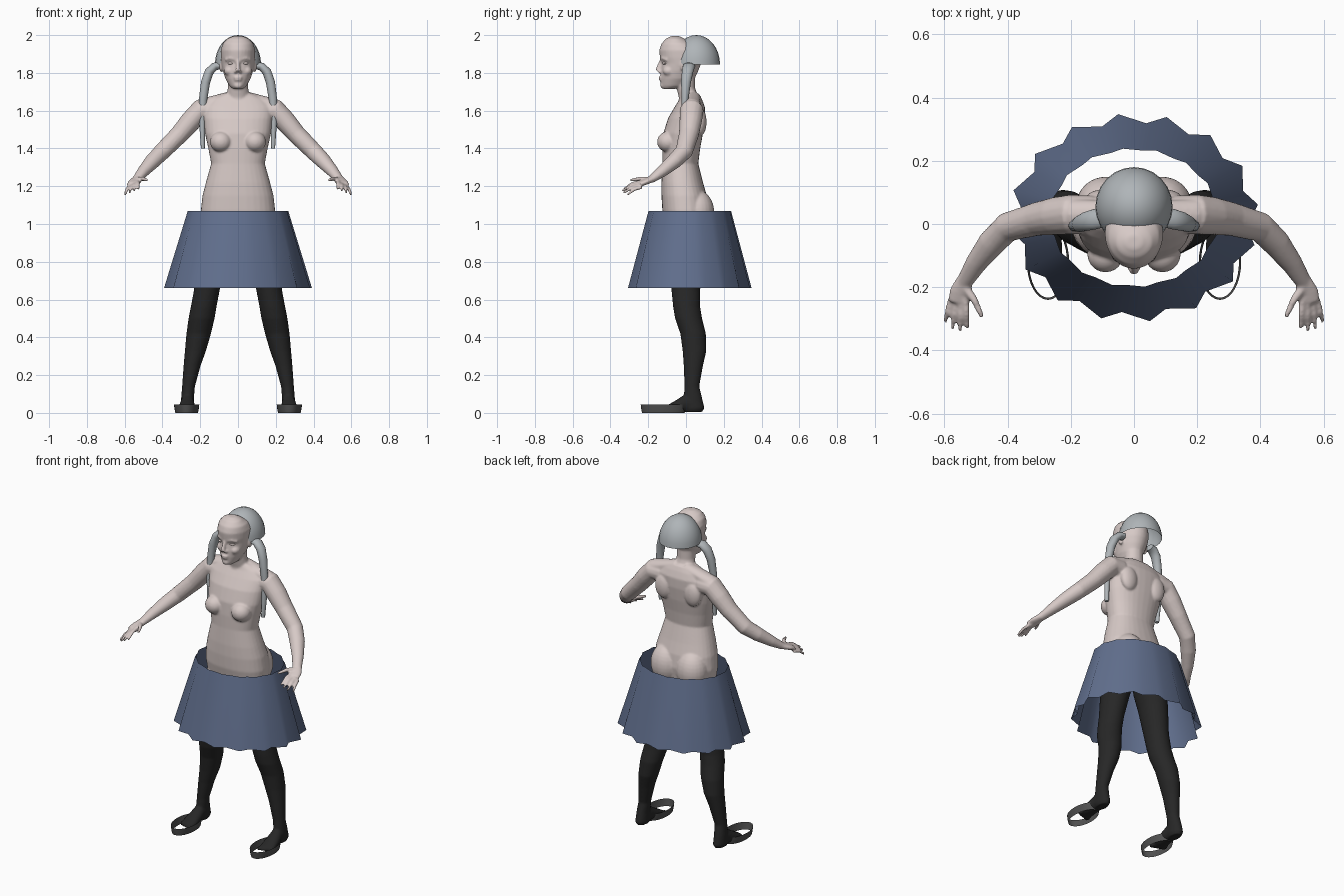
import bpy, bmesh
from math import sin, cos, pi, radians
from mathutils import Vector, Matrix

if "Cube" in bpy.data.objects:
    bpy.data.objects.remove(bpy.data.objects["Cube"])


def material(name, r, g, b):
    m = bpy.data.materials.new(name)
    m.use_nodes = True
    m.diffuse_color = (r, g, b, 1)
    m.node_tree.nodes["Principled BSDF"].inputs["Base Color"].default_value = (r, g, b, 1)
    return m


SKIN = material("pale skin", 0.68, 0.59, 0.57)
STOCKING = material("black stocking", 0.02, 0.02, 0.02)
BLUE = material("blue cloth", 0.12, 0.16, 0.27)
GREY = material("grey hair", 0.43, 0.46, 0.48)
SHOE = material("dark grey shoe", 0.08, 0.08, 0.08)


def bridge(bm, rings, caps=True):
    """Join closed rings of points into a tube."""
    loops = [[bm.verts.new(p) for p in ring] for ring in rings]
    for a, b in zip(loops, loops[1:]):
        for j in range(len(a)):
            k = (j + 1) % len(a)
            bm.faces.new((a[j], a[k], b[k], b[j]))
    if caps:
        bm.faces.new(loops[0][::-1])
        bm.faces.new(loops[-1])


def stack(bm, rows, s=1, power=1.0, n=32):
    """Level oval sections: z, centre x, half width, front y, back y."""
    def bend(v):
        return abs(v) ** power * (1 if v > 0 else -1)
    rings = []
    for z, cx, rx, front, back in rows:
        ring = []
        for j in range(n):
            a = 2 * pi * j / n
            ring.append((s * cx + rx * bend(cos(a)),
                         (front + back) / 2 + (back - front) / 2 * bend(sin(a)), z))
        rings.append(ring)
    bridge(bm, rings)


def limb(bm, rows, s=1, up=(0, 0, 1), n=16):
    """Oval sections along a path: x, y, z, side radius, upper radius."""
    pts = [Vector((s * r[0], r[1], r[2])) for r in rows]
    rings = []
    for i, row in enumerate(rows):
        t = pts[min(i + 1, len(pts) - 1)] - pts[max(i - 1, 0)]
        side = t.cross(Vector(up)).normalized()
        top = side.cross(t).normalized()
        rings.append([pts[i] + side * row[3] * cos(2 * pi * j / n) + top * row[4] * sin(2 * pi * j / n)
                      for j in range(n)])
    bridge(bm, rings)


def ball(bm, x, y, z, rx, ry, rz):
    m = Matrix.Translation((x, y, z)) @ Matrix.Diagonal((rx, ry, rz, 1))
    bmesh.ops.create_uvsphere(bm, u_segments=24, v_segments=16, radius=1, matrix=m)


def finish(bm, name, mats, fix=True):
    if fix:
        bmesh.ops.recalc_face_normals(bm, faces=bm.faces)
    me = bpy.data.meshes.new(name)
    bm.to_mesh(me)
    bm.free()
    for m in mats:
        me.materials.append(m)
    ob = bpy.data.objects.new(name, me)
    bpy.context.collection.objects.link(ob)
    for o in bpy.context.selected_objects:
        o.select_set(False)
    ob.select_set(True)
    bpy.context.view_layer.objects.active = ob
    bpy.ops.object.shade_smooth()
    return ob


# Body: overlapping volumes fused into one skin
body = bmesh.new()
torso = [(0.93, 0, .14, -.08, .09), (1.0, 0, .19, -.11, .11), (1.07, 0, .197, -.125, .12),
         (1.15, 0, .188, -.13, .11), (1.22, 0, .17, -.13, .09), (1.32, 0, .142, -.125, .065),
         (1.4, 0, .157, -.125, .075), (1.48, 0, .175, -.12, .09), (1.56, 0, .183, -.095, .1),
         (1.62, 0, .185, -.06, .1), (1.66, 0, .15, -.035, .085), (1.69, 0, .08, -.025, .07)]
stack(body, torso, power=0.88)
neck = [(1.6, 0, .07, -.04, .075), (1.67, 0, .062, -.038, .066), (1.72, 0, .054, -.05, .048),
        (1.8, 0, .054, -.05, .048)]
stack(body, neck)
head = [(1.715, 0, .026, -.122, -.06), (1.73, 0, .045, -.132, 0), (1.77, 0, .067, -.135, .045),
        (1.81, 0, .08, -.134, .065), (1.85, 0, .088, -.128, .08), (1.88, 0, .091, -.138, .085),
        (1.92, 0, .092, -.142, .08), (1.955, 0, .081, -.13, .04), (1.982, 0, .056, -.105, -.01),
        (1.995, 0, .025, -.078, -.035)]
stack(body, head)

# Nose, lips and chin
limb(body, [(0, -.128, 1.87, .009, .01), (0, -.142, 1.835, .01, .012), (0, -.15, 1.81, .015, .014)],
     up=(0, 1, 0))
for z, w in ((1.776, .025), (1.763, .021)):
    ball(body, 0, -.131, z, w, .014, .007)
ball(body, 0, -.115, 1.733, .026, .022, .018)

for s in (-1, 1):
    # Brow, cheek, nostril and ear
    limb(body, [(.012, -.13, 1.872, .008, .008), (.04, -.122, 1.878, .009, .008),
                (.066, -.1, 1.868, .008, .008)], s)
    ball(body, s * .046, -.09, 1.81, .028, .033, .026)
    ball(body, s * .012, -.138, 1.806, .009, .012, .008)
    ball(body, s * .09, -.01, 1.835, .009, .018, .032)
    # Chest, shoulder blades and seat
    ball(body, s * .09, -.095, 1.435, .058, .058, .055)
    ball(body, s * .1, .075, 1.54, .055, .034, .075)
    ball(body, s * .088, .06, 1.06, .095, .09, .12)
    # Collar slope and arm
    limb(body, [(.03, .035, 1.67, .04, .035), (.12, .03, 1.65, .045, .032),
                (.19, .03, 1.62, .05, .045)], s)
    limb(body, [(.13, .03, 1.6, .06, .06), (.2, .03, 1.6, .063, .06), (.25, .025, 1.545, .06, .056),
                (.31, .015, 1.475, .053, .05), (.4, -.01, 1.385, .047, .046),
                (.45, -.06, 1.335, .044, .041), (.5, -.125, 1.28, .034, .031),
                (.537, -.185, 1.235, .026, .02)], s)
    # Palm, four fingers and thumb
    limb(body, [(.535, -.175, 1.24, .025, .018), (.548, -.215, 1.223, .036, .016),
                (.556, -.25, 1.21, .034, .013)], s)
    for i, reach in enumerate((.09, .1, .092, .07)):
        x, z = .532 + .015 * i, 1.225 - .01 * i
        drift = .008 * i - .004
        limb(body, [(x, -.235, z, .011, .011),
                    (x + drift * .6, -.24 - reach * .5, z - .012, .0095, .0095),
                    (x + drift, -.24 - reach, z - .04, .007, .007)], s, n=10)
    limb(body, [(.535, -.2, 1.235, .016, .014), (.505, -.24, 1.24, .012, .012),
                (.48, -.295, 1.232, .008, .008)], s, n=10)
    # Leg
    stack(body, [(0.005, .268, .028, -.01, .085), (.025, .268, .036, -.02, .098),
                 (.08, .267, .034, -.012, .085), (.14, .262, .034, -.008, .07),
                 (.25, .243, .045, -.012, .09), (.33, .225, .056, -.018, .108),
                 (.42, .208, .065, -.03, .105), (.5, .193, .069, -.058, .085),
                 (.56, .182, .068, -.068, .075), (.65, .165, .068, -.077, .075),
                 (.8, .14, .08, -.09, .092), (.9, .118, .09, -.1, .105), (1.0, .1, .09, -.1, .11)], s)
    # Foot and toes
    limb(body, [(.268, .05, .05, .034, .045), (.268, 0, .05, .036, .048), (.27, -.04, .037, .042, .034),
                (.272, -.085, .024, .046, .022), (.272, -.115, .017, .043, .014)], s)
    for i in range(5):
        ball(body, s * (.237 + .018 * i), -.123 + .006 * i, .014, .011, .022, .013)

body = finish(body, "body", [SKIN, STOCKING])
remesh = body.modifiers.new("fuse", "REMESH")
remesh.mode = "VOXEL"
remesh.voxel_size = 0.006
remesh.use_smooth_shade = True
relax = body.modifiers.new("relax", "SMOOTH")
relax.factor = 0.5
relax.iterations = 5
for name in ("fuse", "relax"):
    bpy.ops.object.modifier_apply(modifier=name)
if len(body.data.materials) < 2:
    body.data.materials.clear()
    body.data.materials.append(SKIN)
    body.data.materials.append(STOCKING)
for f in body.data.polygons:
    f.material_index = 1 if f.center.z < 1.0 else 0
    f.use_smooth = True

# Eyes
for s, side in ((-1, "right"), (1, "left")):
    eye = bmesh.new()
    ball(eye, s * .038, -.111, 1.851, .017, .014, .008)
    finish(eye, side + "_eye", [SKIN])

# Hair cap: open half shell
cap = bmesh.new()
ball(cap, 0, .055, 1.845, .122, .125, .155)
bmesh.ops.delete(cap, geom=[v for v in cap.verts if v.co.z < 1.844], context="VERTS")
finish(cap, "hair_cap", [GREY], fix=False)

# Hanging hair tails
for s, side in ((-1, "right"), (1, "left")):
    tail = bmesh.new()
    limb(tail, [(.095, .02, 1.838, .018, .03), (.125, .015, 1.834, .022, .032),
                (.153, .008, 1.805, .024, .03), (.172, 0, 1.75, .024, .026),
                (.185, -.005, 1.66, .022, .018), (.19, -.01, 1.55, .017, .016),
                (.186, -.018, 1.4, .01, .013)], s, up=(0, 1, 0), n=20)
    tail = finish(tail, side + "_hair_tail", [GREY])
    bpy.ops.object.shade_smooth_by_angle(angle=radians(50))

# Pleated skirt: saw-tooth hem fading towards the waist
skirt = bmesh.new()
pleats, levels = 16, 6
rings = []
for i in range(levels + 1):
    t = i / levels
    rx, ry = .395 + (.268 - .395) * t, .33 + (.22 - .33) * t
    depth = .09 - .06 * t
    ring = []
    for j in range(pleats):
        for offset, k in ((0, 1), (9, 1 - depth)):
            a = radians(7.3 + 360 / pleats * j + offset)
            ring.append((rx * k * cos(a), .02 + ry * k * sin(a), .66 + .41 * t))
    rings.append(ring)
bridge(skirt, rings, caps=False)
finish(skirt, "skirt", [BLUE], fix=False)

# Shoe bands: open rings around the front of each foot
for s, side in ((-1, "right"), (1, "left")):
    shoe = bmesh.new()
    bridge(shoe, [[(s * .272 + (.06 + flare) * cos(2 * pi * j / 32),
                    -.12 + (.113 + flare) * sin(2 * pi * j / 32), z) for j in range(32)]
                  for z, flare in ((0, 0), (.02, .004), (.044, .007))], caps=False)
    finish(shoe, side + "_shoe_band", [SHOE], fix=False)
